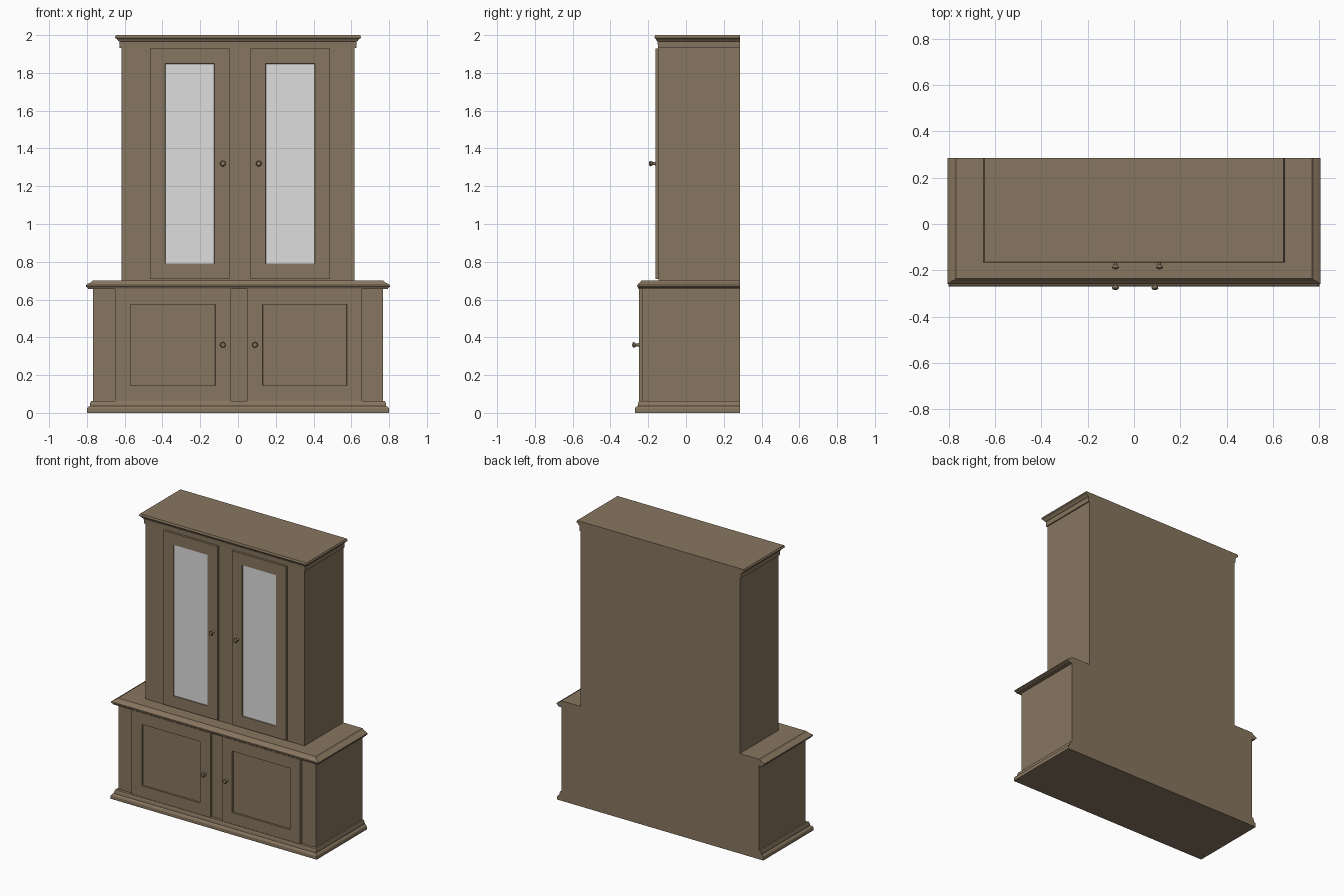
import bpy, bmesh, math
from mathutils import Matrix, Vector

if "Cube" in bpy.data.objects:
    bpy.data.objects.remove(bpy.data.objects["Cube"])

BACK = 0.285


def material(name, rgb):
    m = bpy.data.materials.new(name)
    m.diffuse_color = (*rgb, 1)
    m.use_nodes = True
    m.node_tree.nodes["Principled BSDF"].inputs["Base Color"].default_value = m.diffuse_color
    return m


WOOD = material("brown_wood", (0.245, 0.180, 0.115))
GLASS = material("pale_glass", (0.73, 0.73, 0.73))


def finish(bm, name, mats=(WOOD,), smooth=False):
    bmesh.ops.recalc_face_normals(bm, faces=bm.faces)
    me = bpy.data.meshes.new(name)
    bm.to_mesh(me)
    bm.free()
    ob = bpy.data.objects.new(name, me)
    bpy.context.collection.objects.link(ob)
    for m in mats:
        me.materials.append(m)
    if smooth:
        bpy.ops.object.select_all(action='DESELECT')
        ob.select_set(True)
        bpy.context.view_layer.objects.active = ob
        bpy.ops.object.shade_smooth_by_angle(angle=math.radians(35))
    return ob


def box_bm(x0, x1, y0, y1, z0, z1):
    bm = bmesh.new()
    mat = Matrix.Translation(((x0 + x1) / 2, (y0 + y1) / 2, (z0 + z1) / 2)) \
        @ Matrix.Diagonal((x1 - x0, y1 - y0, z1 - z0, 1))
    bmesh.ops.create_cube(bm, size=1, matrix=mat)
    return bm


def moulding(name, profile):
    """Stacked rings (half width, front y, z) with a flat back."""
    bm = bmesh.new()
    rings = [[bm.verts.new(p) for p in ((-w, y, z), (w, y, z), (w, BACK, z), (-w, BACK, z))]
             for w, y, z in profile]
    for a, b in zip(rings, rings[1:]):
        for i in range(4):
            j = (i + 1) % 4
            bm.faces.new((a[i], a[j], b[j], b[i]))
    bm.faces.new(rings[0][::-1])
    bm.faces.new(rings[-1])
    finish(bm, name)


def door(name, x0, x1, z0, z1, front, back, recess, glazed):
    """Framed door with a sunken wood or glass panel."""
    bm = box_bm(x0, x1, front, back, z0, z1)
    bm.normal_update()
    face = min(bm.faces, key=lambda f: f.calc_center_median().y)
    bmesh.ops.inset_region(bm, faces=[face], thickness=0.08, use_even_offset=True)
    bmesh.ops.inset_region(bm, faces=[face], thickness=0.002, use_even_offset=True)
    bmesh.ops.translate(bm, verts=face.verts[:], vec=Vector((0, recess, 0)))
    if glazed:
        face.material_index = 1
    finish(bm, name, (WOOD, GLASS) if glazed else (WOOD,))


def knob(name, x, y, z):
    """Turned knob, lathed along -y."""
    prof = [(0.0, 0.0), (0.010, 0.0), (0.007, 0.008), (0.008, 0.016), (0.014, 0.022),
            (0.015, 0.027), (0.011, 0.033), (0.0, 0.035)]
    bm = bmesh.new()
    vs = [bm.verts.new((x + r, y - d, z)) for r, d in prof]
    es = [bm.edges.new(p) for p in zip(vs, vs[1:])]
    bmesh.ops.spin(bm, geom=vs + es, cent=(x, y, z), axis=(0, 1, 0),
                   angle=math.tau, steps=20)
    bmesh.ops.remove_doubles(bm, verts=bm.verts, dist=0.0001)
    finish(bm, name, smooth=True)


# Carcasses
finish(box_bm(-0.767, 0.767, -0.23, BACK, 0.05, 0.66), "lower_cabinet")
finish(box_bm(-0.618, 0.618, -0.145, BACK, 0.69, 1.95), "upper_cabinet")

# Plinth, counter and cornice
moulding("plinth", [(0.800, -0.270, 0.0), (0.800, -0.270, 0.022), (0.795, -0.266, 0.030),
                    (0.785, -0.256, 0.036), (0.783, -0.254, 0.050), (0.778, -0.250, 0.062)])
moulding("counter", [(0.780, -0.243, 0.655), (0.794, -0.252, 0.657), (0.796, -0.254, 0.664),
                     (0.806, -0.259, 0.669), (0.805, -0.258, 0.676), (0.790, -0.248, 0.686),
                     (0.778, -0.243, 0.692), (0.768, -0.235, 0.702)])
moulding("cornice", [(0.626, -0.149, 1.932), (0.627, -0.150, 1.966), (0.634, -0.155, 1.970),
                     (0.640, -0.159, 1.978), (0.651, -0.167, 1.986), (0.650, -0.166, 1.992),
                     (0.646, -0.163, 2.0)])

# Doors
door("upper_left_door", -0.467, -0.045, 0.71, 1.93, -0.161, -0.14, 0.004, True)
door("upper_right_door", 0.065, 0.487, 0.71, 1.93, -0.161, -0.14, 0.004, True)
door("lower_left_door", -0.650, -0.040, 0.064, 0.655, -0.25, -0.22, 0.009, False)
door("lower_right_door", 0.050, 0.657, 0.064, 0.655, -0.25, -0.22, 0.009, False)

# Knobs
knob("upper_left_knob", -0.080, -0.161, 1.32)
knob("upper_right_knob", 0.110, -0.161, 1.32)
knob("lower_left_knob", -0.080, -0.25, 0.36)
knob("lower_right_knob", 0.090, -0.25, 0.36)
